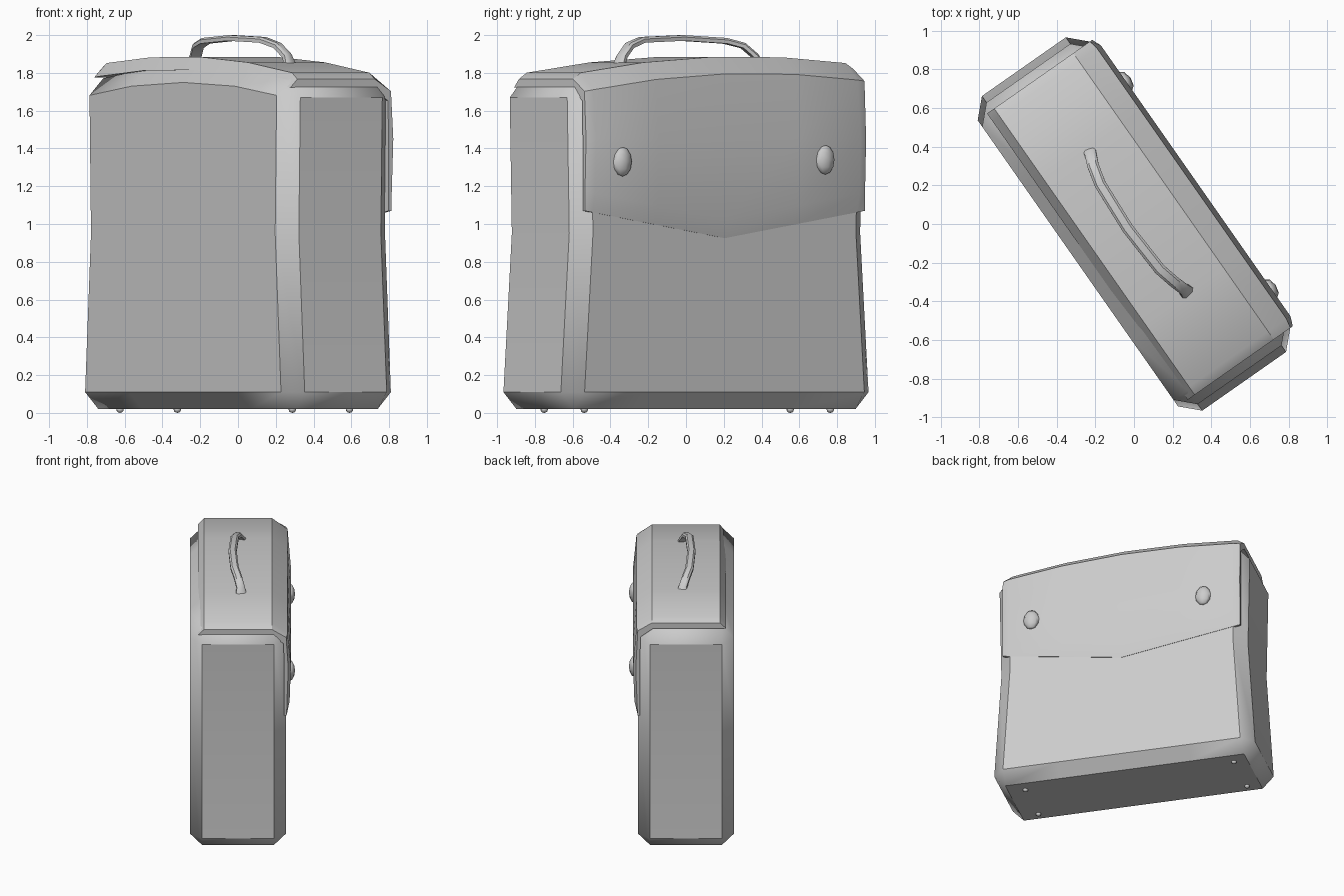
import bpy, bmesh, math
from mathutils import Matrix, Vector

if "Cube" in bpy.data.objects:
    bpy.data.objects.remove(bpy.data.objects["Cube"])

TURN = Matrix.Rotation(math.radians(-55), 4, 'Z')   # bag stands turned on its base
grey = bpy.data.materials.new("grey")
grey.diffuse_color = (0.6, 0.6, 0.6, 1)
grey.use_nodes = True
grey.node_tree.nodes["Principled BSDF"].inputs["Base Color"].default_value = grey.diffuse_color


def finish(name, bm, bevel=0.0, smooth=32):
    """Turn a bmesh into a named, coloured, turned object."""
    bmesh.ops.recalc_face_normals(bm, faces=bm.faces)
    me = bpy.data.meshes.new(name)
    bm.to_mesh(me)
    bm.free()
    me.materials.append(grey)
    ob = bpy.data.objects.new(name, me)
    bpy.context.collection.objects.link(ob)
    ob.matrix_world = TURN
    if bevel:
        m = ob.modifiers.new("edge_bevel", 'BEVEL')
        m.width = bevel
        m.segments = 1
        m.limit_method = 'ANGLE'
        m.angle_limit = math.radians(45)
    bpy.ops.object.select_all(action='DESELECT')
    ob.select_set(True)
    bpy.context.view_layer.objects.active = ob
    bpy.ops.object.shade_smooth_by_angle(angle=math.radians(smooth))
    return ob


def loft(rings):
    """Bridge closed rings of points and cap both ends."""
    bm = bmesh.new()
    rows = [[bm.verts.new(p) for p in r] for r in rings]
    n = len(rows[0])
    for a, b in zip(rows, rows[1:]):
        for i in range(n):
            j = (i + 1) % n
            bm.faces.new((a[i], a[j], b[j], b[i]))
    bm.faces.new(rows[0])
    bm.faces.new(rows[-1])
    return bm


# body: waisted box with an arched top and chamfered edges
bm = bmesh.new()
bmesh.ops.create_cube(bm, size=2)
for axis, cuts in ((0, (-0.5, 0, 0.5)), (2, (0.0,))):
    for c in cuts:
        co, no = Vector((0, 0, 0)), Vector((0, 0, 0))
        co[axis], no[axis] = c, 1
        bmesh.ops.bisect_plane(bm, geom=bm.verts[:] + bm.edges[:] + bm.faces[:],
                               plane_co=co, plane_no=no)
for v in bm.verts:
    x, y, z = v.co
    half = 1.0 if z < -0.5 else 0.94 if z < 0.5 else 0.955
    height = 0.02 if z < -0.5 else 0.95 if z < 0.5 else 1.84 - 0.08 * x * x
    v.co = (x * half, y * 0.355, height)
finish("body", bm, bevel=0.09)


# lid with front flap: one cross-section carried along the length
def crown(u):
    return 1.885 - 0.03 * u - 0.08 * u * u


rings = []
for u in (-0.905, -0.855, -0.45, 0, 0.45, 0.855, 0.905):
    d = 1 if abs(u) > 0.9 else 0
    c, low = crown(u), 0.925 + 0.16 * abs(u)
    section = [(-0.295, c - 0.07), (-0.25, c - 0.025 * d), (0.25, c - 0.025 * d),
               (0.365 - 0.01 * d, c - 0.09), (0.39 - 0.02 * d, 1.45),
               (0.38 - 0.02 * d, low + 0.1), (0.358, low),
               (0.34, low), (0.34, 1.45), (0.335, c - 0.14), (0.24, c - 0.07)]
    rings.append([(u, v, z) for v, z in section])
finish("lid_and_flap", loft(rings))

# carrying handle: flat strap swept along a bowed arch with wider feet
path = [(-0.46, 0.03, 1.84), (-0.43, 0.025, 1.89), (-0.37, 0.0, 1.945), (-0.27, -0.025, 1.97),
        (0, -0.04, 1.985), (0.27, -0.025, 1.975), (0.37, 0.0, 1.945), (0.43, 0.02, 1.89),
        (0.46, 0.025, 1.83)]
pts = [Vector(p) for p in path]
rings = []
for i, p in enumerate(pts):
    t = pts[min(i + 1, len(pts) - 1)] - pts[max(i - 1, 0)]
    side = Vector((-t.y, t.x, 0)).normalized()
    up = t.cross(side).normalized()
    w = 0.042 if i in (0, len(pts) - 1) else 0.03
    rings.append([p + side * a * w + up * b * 0.015
                  for a, b in ((-1, -1), (1, -1), (1, 0.3), (0.6, 1), (-0.6, 1), (-1, 0.3))])
finish("handle", loft(rings), smooth=40)


def knob(name, centre, size):
    """Faceted ellipsoid used for studs and feet."""
    bm = bmesh.new()
    bmesh.ops.create_uvsphere(bm, u_segments=8, v_segments=6, radius=1)
    bmesh.ops.scale(bm, vec=size, verts=bm.verts)
    bmesh.ops.translate(bm, vec=centre, verts=bm.verts)
    finish(name, bm, smooth=60)


# flap studs
knob("stud_right", (0.68, 0.385, 1.33), (0.06, 0.035, 0.078))
knob("stud_left", (-0.63, 0.385, 1.34), (0.06, 0.035, 0.078))

# small feet under the base
for u in (-0.81, 0.78):
    for v in (-0.195, 0.175):
        knob("foot", (u, v, 0.018), (0.02, 0.02, 0.018))
